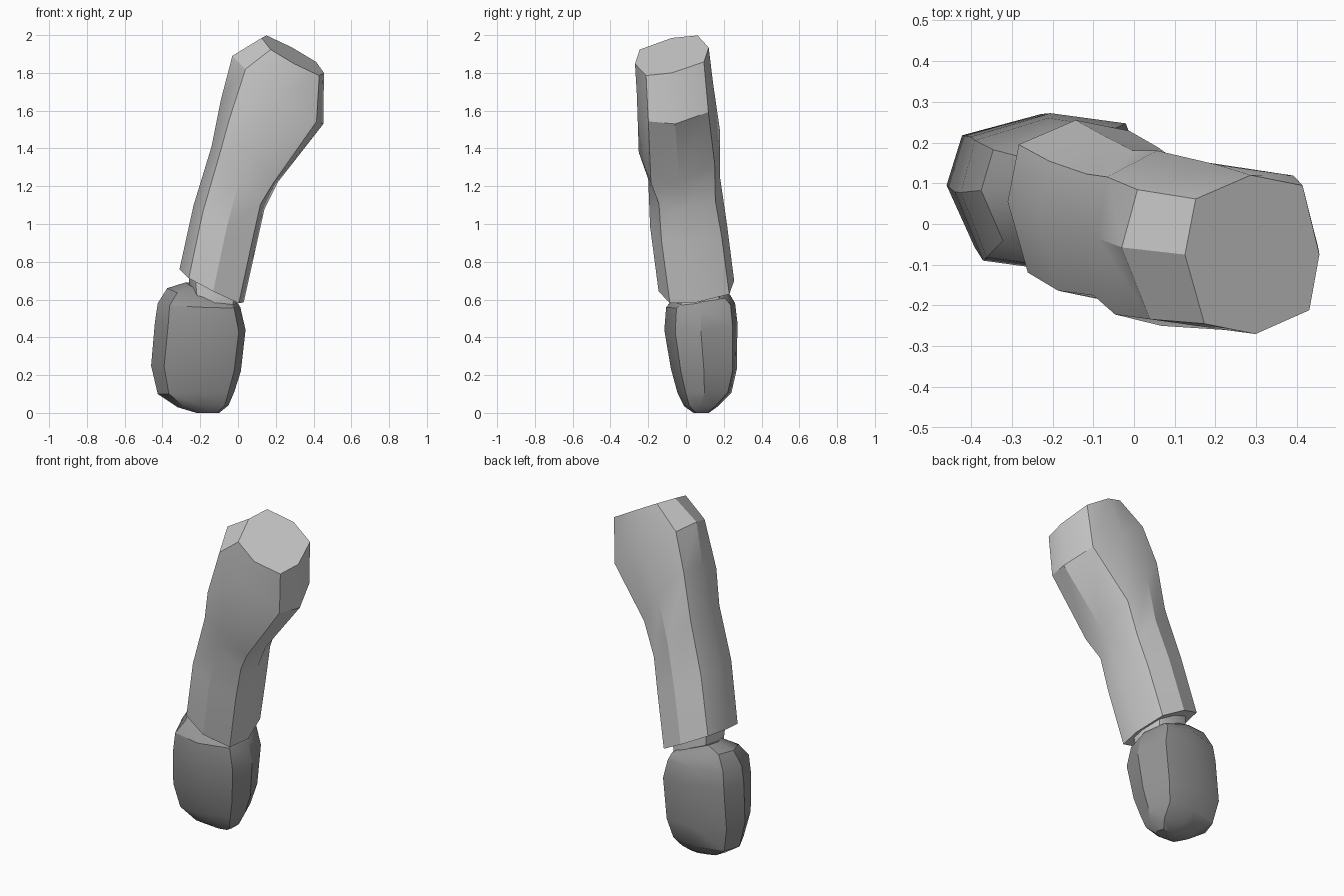
import bpy, bmesh, math

if "Cube" in bpy.data.objects:
    bpy.data.objects.remove(bpy.data.objects["Cube"])

# Skewed eight-sided section: left, left-back, back, back-right, right, ...
SECTION = [(-1, 0), (-.84, .7), (-.02, 1), (.75, .87),
           (1, 0), (.85, -.7), (.05, -1), (-.71, -.87)]


def loft(name, rings, grey=None):
    """Each ring: x left, x right, z left, z right, y front, y back, z lift to the back."""
    bm = bmesh.new()
    loops = []
    for xl, xr, zl, zr, y0, y1, lift in rings:
        loops.append([bm.verts.new(((xl + xr) / 2 + u * (xr - xl) / 2,
                                    (y0 + y1) / 2 + v * (y1 - y0) / 2,
                                    (zl + zr) / 2 + u * (zr - zl) / 2 + v * lift))
                      for u, v in SECTION])
    n = len(SECTION)
    for a, b in zip(loops, loops[1:]):
        for i in range(n):
            j = (i + 1) % n
            bm.faces.new((a[i], a[j], b[j], b[i]))
    bm.faces.new(loops[0])
    bm.faces.new(loops[-1])
    bmesh.ops.recalc_face_normals(bm, faces=bm.faces[:])
    me = bpy.data.meshes.new(name)
    bm.to_mesh(me)
    bm.free()
    ob = bpy.data.objects.new(name, me)
    bpy.context.collection.objects.link(ob)
    if grey is not None:
        mat = bpy.data.materials.new(name + "_grey")
        mat.diffuse_color = (grey, grey, grey, 1)
        mat.use_nodes = True
        mat.node_tree.nodes["Principled BSDF"].inputs["Base Color"].default_value = mat.diffuse_color
        me.materials.append(mat)
    bpy.ops.object.select_all(action='DESELECT')
    ob.select_set(True)
    bpy.context.view_layer.objects.active = ob
    bpy.ops.object.shade_smooth_by_angle(angle=math.radians(32))
    return ob


# Bent sleeve, from the flat shoulder cut down to the cuff
loft("sleeve", [
    (.125, .455, 1.985, 1.80, -.27, .12, .04),
    (-.03, .452, 1.89, 1.53, -.26, .145, .02),
    (-.09, .21, 1.66, 1.22, -.25, .18, .05),
    (-.14, .14, 1.41, 1.08, -.20, .18, .0),
    (-.235, .10, 1.10, .90, -.19, .215, .01),
    (-.31, .03, .76, .585, -.145, .255, .025),
    (-.27, -.01, .745, .61, -.09, .20, .02),
])

# Narrow wrist between cuff and hand
loft("wrist", [
    (-.265, 0, .76, .64, -.07, .19, .02),
    (-.25, -.01, .60, .56, -.06, .19, 0),
])

# Rounded mitten-like hand
loft("hand", [
    (-.22, -.10, .0, .0, .04, .12, 0),
    (-.32, -.05, .03, .04, -.01, .17, 0),
    (-.425, -.02, .10, .11, -.045, .24, 0),
    (-.46, .015, .25, .22, -.08, .27, 0),
    (-.44, .04, .48, .44, -.115, .272, .02),
    (-.425, .012, .58, .56, -.105, .26, .01),
    (-.375, -.005, .66, .585, -.06, .225, .015),
    (-.28, -.04, .69, .60, -.01, .19, .01),
], .3)
